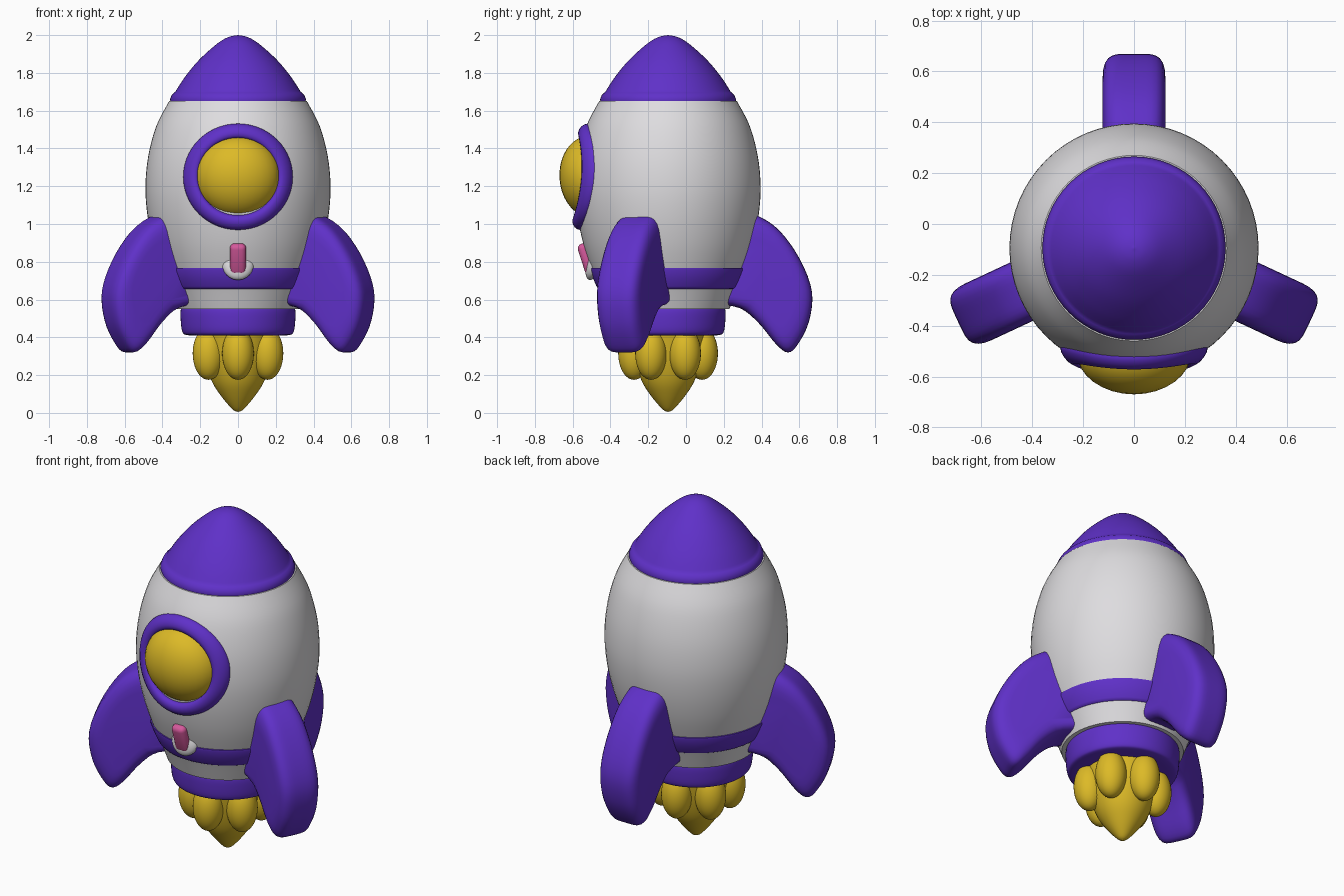
import bpy, bmesh, math
from mathutils import Vector, Matrix

cube = bpy.data.objects.get("Cube")
if cube:
    bpy.data.objects.remove(cube, do_unlink=True)

AXIS_Y = -0.095  # the hull stands a little forward of the origin


def material(name, rgb):
    m = bpy.data.materials.new(name)
    m.use_nodes = True
    m.diffuse_color = (*rgb, 1)
    bsdf = next(n for n in m.node_tree.nodes if n.type == 'BSDF_PRINCIPLED')
    bsdf.inputs["Base Color"].default_value = (*rgb, 1)
    bsdf.inputs["Roughness"].default_value = 0.6
    return m


purple = material("purple", (0.115, 0.03, 0.58))
white = material("white", (0.73, 0.72, 0.74))
gold = material("gold", (0.72, 0.49, 0.02))
pink = material("pink", (0.66, 0.1, 0.33))


def finish(name, bm, mat, angle=50):
    bmesh.ops.recalc_face_normals(bm, faces=bm.faces)
    mesh = bpy.data.meshes.new(name)
    bm.to_mesh(mesh)
    bm.free()
    mesh.materials.append(mat)
    ob = bpy.data.objects.new(name, mesh)
    bpy.context.collection.objects.link(ob)
    bpy.ops.object.select_all(action='DESELECT')
    ob.select_set(True)
    bpy.context.view_layer.objects.active = ob
    bpy.ops.object.shade_smooth_by_angle(angle=math.radians(angle))
    return ob


def smooth(points, steps=5, closed=False):
    """Catmull-Rom curve through 2D points."""
    p = [Vector(q) for q in points]
    n = len(p)
    pick = (lambda i: p[i % n]) if closed else (lambda i: p[max(0, min(n - 1, i))])
    out = []
    for i in range(n if closed else n - 1):
        a, b, c, d = (pick(i + k) for k in (-1, 0, 1, 2))
        for s in range(steps):
            t = s / steps
            out.append(0.5 * (2 * b + (c - a) * t + (2 * a - 5 * b + 4 * c - d) * t * t
                              + (3 * b - a - 3 * c + d) * t ** 3))
    return out if closed else out + [p[-1]]


def bridge(bm, loops, wrap=False):
    """Skin a list of equal closed vertex loops."""
    for a, b in zip(loops, loops[1:] + loops[:1] if wrap else loops[1:]):
        for i in range(len(a)):
            j = (i + 1) % len(a)
            bm.faces.new((a[i], a[j], b[j], b[i]))


def lathe(name, profile, mat, sides=64):
    """Turn (radius, z) points about the hull axis and close both ends."""
    bm = bmesh.new()
    loops = []
    for r, z in profile:
        r = max(r, 0.002)
        loops.append([bm.verts.new((r * math.cos(k * math.tau / sides),
                                    AXIS_Y + r * math.sin(k * math.tau / sides), z))
                      for k in range(sides)])
    bridge(bm, loops)
    bm.faces.new(loops[0])
    bm.faces.new(loops[-1])
    return finish(name, bm, mat)


def ellipsoid(name, centre, size, mat, tilt=0):
    bm = bmesh.new()
    bmesh.ops.create_uvsphere(bm, u_segments=32, v_segments=20, radius=1)
    bm.transform(Matrix.Translation(centre) @ Matrix.Rotation(tilt, 4, 'X')
                 @ Matrix.Diagonal((*size, 1)))
    return finish(name, bm, mat)


# Hull
hull = smooth([(0.325, 0.55), (0.365, 0.66), (0.405, 0.76), (0.45, 0.9), (0.48, 1.05),
               (0.49, 1.2), (0.475, 1.36), (0.432, 1.52), (0.365, 1.65)])


def hull_radius(z):
    for a, b in zip(hull, hull[1:]):
        if a.y <= z <= b.y:
            return a.x + (b.x - a.x) * (z - a.y) / (b.y - a.y)
    return hull[0].x


def hull_front(x, z):
    return AXIS_Y - math.sqrt(hull_radius(z) ** 2 - x * x)


lathe("hull", hull, white)

# Nose cone with a rolled rim
nose = [(0.34, 1.64), (0.357, 1.645), (0.36, 1.66), (0.35, 1.685), (0.338, 1.695)]
nose += smooth([(0.332, 1.7), (0.28, 1.78), (0.205, 1.87), (0.11, 1.955), (0.05, 1.99), (0, 2)])
lathe("nose_cone", nose, purple)

# Waist band hugging the hull, and the engine collar
band = [(hull_radius(z) + d, z) for z, d in
        ((0.655, -0.01), (0.658, 0.006), (0.67, 0.01), (0.71, 0.011),
         (0.755, 0.01), (0.767, 0.006), (0.77, -0.01))]
lathe("waist_band", band, purple)
lathe("engine_collar", smooth([(0.2, 0.41), (0.27, 0.412), (0.295, 0.43), (0.304, 0.5),
                               (0.302, 0.55), (0.285, 0.568), (0.2, 0.57)]), purple)

# Porthole ring following the hull surface
bm = bmesh.new()
loops = []
for k in range(56):
    a = k * math.tau / 56
    loop = []
    for s in range(14):
        b = s * math.tau / 14
        rad = 0.25 + 0.04 * math.cos(b)
        x, z = rad * math.cos(a), 1.25 + rad * math.sin(a) * 0.97
        loop.append(bm.verts.new((x, hull_front(x, z) - 0.033 * math.sin(b), z)))
    loops.append(loop)
bridge(bm, loops, wrap=True)
finish("porthole_ring", bm, purple, 80)

# Domed porthole glass
ellipsoid("porthole_glass", (0, -0.505, 1.25), (0.225, 0.165, 0.217), gold, math.radians(4))

# Button on a small white mount that overlaps the band
ellipsoid("button_mount", (0, -0.485, 0.79), (0.085, 0.04, 0.09), white, math.radians(-18))
bm = bmesh.new()
bmesh.ops.create_cube(bm, size=1)
bm.transform(Matrix.Diagonal((0.086, 0.06, 0.17, 1)))
bmesh.ops.bevel(bm, geom=bm.edges[:], offset=0.026, segments=4, affect='EDGES', profile=0.5)
bm.transform(Matrix.Translation((0, -0.525, 0.815)) @ Matrix.Rotation(math.radians(18), 4, 'X'))
finish("button", bm, pink, 80)

# Fins: rounded slabs built from shrinking copies of one outline
outline = smooth([(0.47, 1.045), (0.59, 0.965), (0.7, 0.81), (0.762, 0.64), (0.745, 0.48),
                  (0.685, 0.36), (0.635, 0.32), (0.575, 0.36), (0.48, 0.475), (0.38, 0.555),
                  (0.22, 0.6), (0.2, 0.8), (0.26, 1.0), (0.39, 1.045)], 4, closed=True)
CENTRE = Vector((0.53, 0.7))
HALF = 0.123


def fin(name, angle, pivot_y):
    bm = bmesh.new()
    loops = []
    for k in range(-8, 9):
        u = math.sin(k / 8 * math.pi / 2)
        scale = 0.62 + 0.38 * (1 - abs(u) ** 5) ** 0.45
        loop = []
        for p in outline:
            q = CENTRE + (p - CENTRE) * scale
            loop.append(bm.verts.new((min(p.x, q.x) if p.x < 0.4 else q.x, u * HALF, q.y)))
        loops.append(loop)
    bridge(bm, loops)
    for loop in (loops[0], loops[-1]):
        bm.faces.new(loop)
    bm.transform(Matrix.Translation((0, pivot_y, 0)) @ Matrix.Rotation(math.radians(angle), 4, 'Z'))
    return finish(name, bm, purple)


fin("back_fin", 90, AXIS_Y)
fin("left_fin", -25, -0.06)
fin("right_fin", 205, -0.06)

# Exhaust flame: a pointed core ringed by six lobes
lathe("flame_core", smooth([(0, 0.005), (0.03, 0.02), (0.09, 0.09), (0.14, 0.17),
                            (0.175, 0.28), (0.2, 0.42)]), gold, 40)
for k in range(6):
    a = math.radians(90 + 60 * k)
    ellipsoid(f"flame_lobe_{k + 1}", (0.18 * math.cos(a), AXIS_Y + 0.18 * math.sin(a), 0.315),
              (0.084, 0.084, 0.14), gold)
